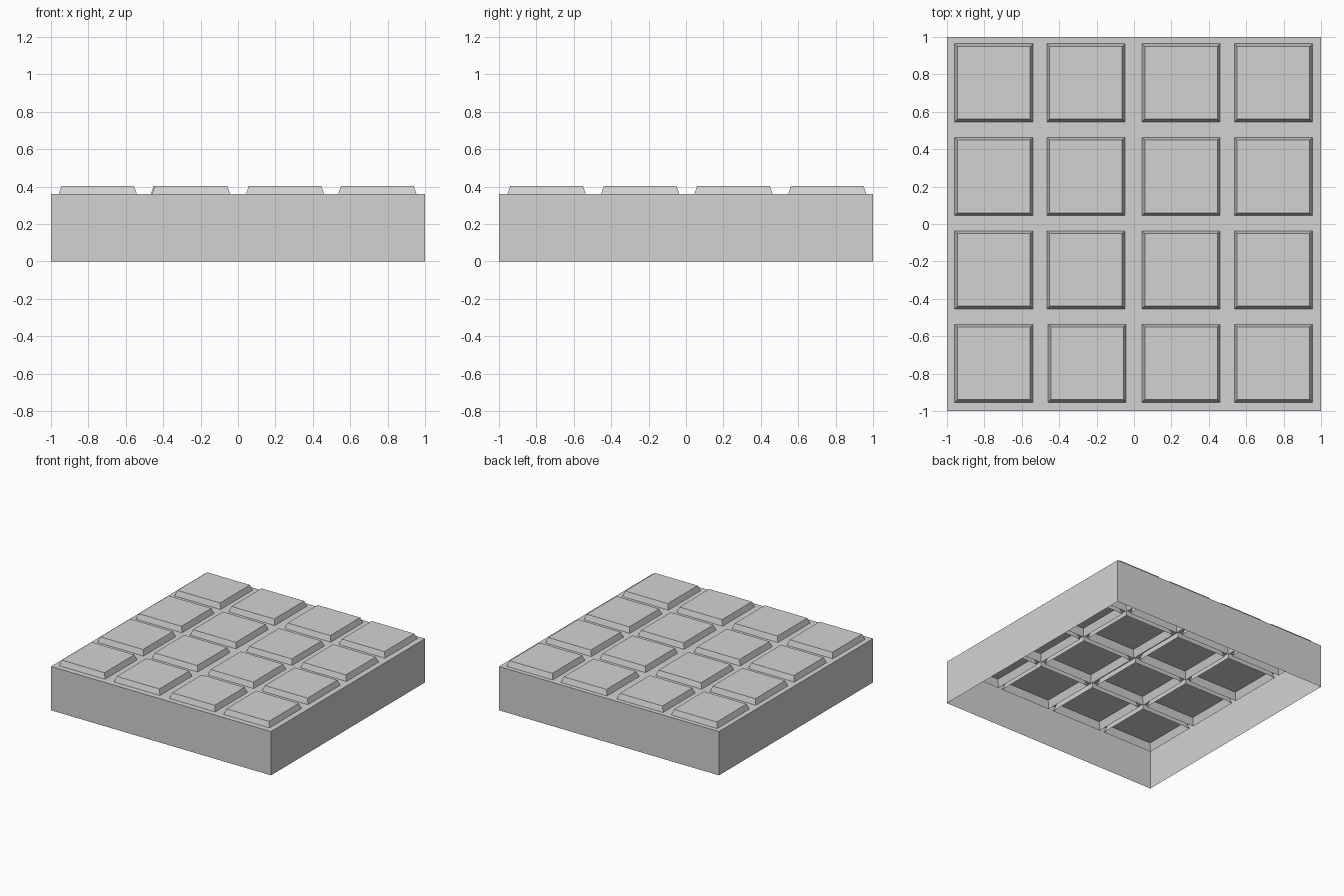
import bpy
import bmesh

if "Cube" in bpy.data.objects:
    bpy.data.objects.remove(bpy.data.objects["Cube"], do_unlink=True)

# One plain grey for everything
grey = bpy.data.materials.new("light_grey")
grey.use_nodes = True
COLOUR = (0.65, 0.65, 0.65, 1)
grey.diffuse_color = COLOUR
grey.node_tree.nodes["Principled BSDF"].inputs["Base Color"].default_value = COLOUR


def open_frustum(name, x, y, half_bottom, half_top, z_bottom, z_top):
    """Square thin-walled cap, closed on top and open underneath."""
    bm = bmesh.new()
    corners = [(-1, -1), (1, -1), (1, 1), (-1, 1)]
    low = [bm.verts.new((x + a * half_bottom, y + b * half_bottom, z_bottom)) for a, b in corners]
    high = [bm.verts.new((x + a * half_top, y + b * half_top, z_top)) for a, b in corners]
    bm.faces.new(high)
    for i in range(4):
        j = (i + 1) % 4
        bm.faces.new((low[i], low[j], high[j], high[i]))
    mesh = bpy.data.meshes.new(name)
    bm.to_mesh(mesh)
    bm.free()
    mesh.materials.append(grey)
    obj = bpy.data.objects.new(name, mesh)
    bpy.context.collection.objects.link(obj)
    return obj


# Hollow casing, open at the bottom
open_frustum("casing", 0, 0, 1, 1, 0, 0.36)

# Four by four pads, whose skirts reach through the casing top
columns = [-0.75, -0.257, 0.252, 0.745]
rows = [-0.745, -0.245, 0.254, 0.755]
for r, y in enumerate(rows):
    for c, x in enumerate(columns):
        nudge = 0.006 if (r, c) == (0, 1) else 0
        open_frustum(f"pad_row{r + 1}_column{c + 1}", x + nudge, y,
                     0.229, 0.194, 0.30, 0.404)
